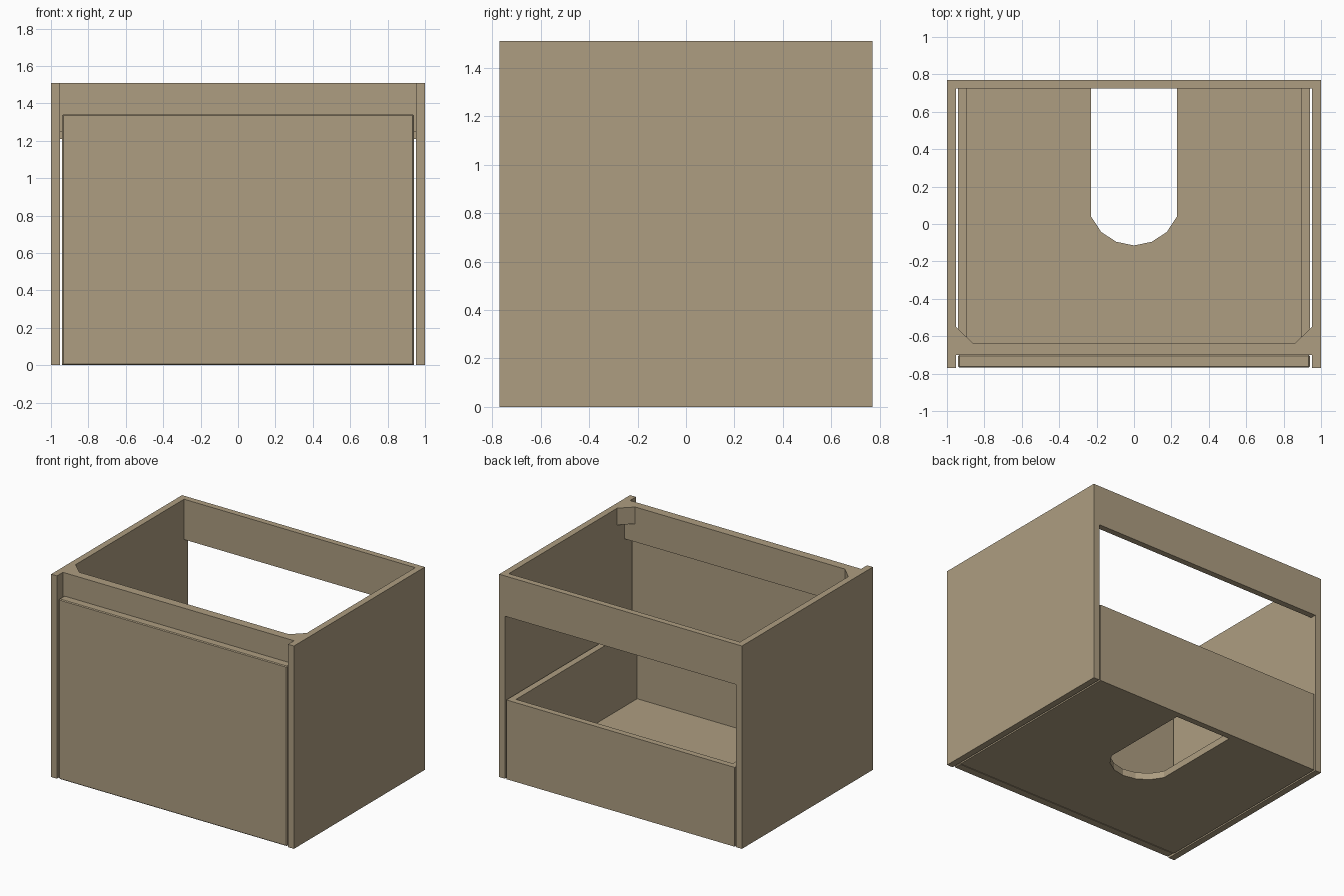
import bpy, bmesh, math

if "Cube" in bpy.data.objects:
    bpy.data.objects.remove(bpy.data.objects["Cube"])

wood = bpy.data.materials.new("warm_beige_board")
wood.diffuse_color = (0.42, 0.34, 0.22, 1)
wood.use_nodes = True
wood.node_tree.nodes["Principled BSDF"].inputs["Base Color"].default_value = wood.diffuse_color


def prism(name, outline, z0, z1):
    """Extrude a flat xy outline (counter-clockwise) from z0 to z1."""
    bm = bmesh.new()
    face = bm.faces.new([bm.verts.new((x, y, z0)) for x, y in outline])
    ext = bmesh.ops.extrude_face_region(bm, geom=[face])
    top = [v for v in ext["geom"] if isinstance(v, bmesh.types.BMVert)]
    bmesh.ops.translate(bm, verts=top, vec=(0, 0, z1 - z0))
    bmesh.ops.recalc_face_normals(bm, faces=bm.faces)
    me = bpy.data.meshes.new(name)
    bm.to_mesh(me)
    bm.free()
    me.materials.append(wood)
    ob = bpy.data.objects.new(name, me)
    bpy.context.collection.objects.link(ob)
    return ob


def board(name, x0, x1, y0, y1, z0, z1):
    return prism(name, [(x0, y0), (x1, y0), (x1, y1), (x0, y1)], z0, z1)


# Cabinet sides, drawer sides and the corner blocks behind the front rail
for side, s in (("left", -1), ("right", 1)):
    board(side + "_cabinet_side", *sorted((s * 0.952, s * 1.0)), -0.77, 0.77, 0, 1.51)
    board(side + "_drawer_side", *sorted((s * 0.892, s * 0.94)), -0.70, 0.77, 0, 0.59)
    prism(side + "_corner_block",
          [(s * 0.952, -0.635), (s * 0.952, -0.55), (s * 0.863, -0.635)], 1.385, 1.51)

# Rails joining the cabinet sides
board("back_rail", -0.952, 0.952, 0.725, 0.77, 1.21, 1.51)
board("front_rail", -0.952, 0.952, -0.70, -0.635, 1.25, 1.51)

# Drawer back
board("drawer_back", -0.892, 0.892, 0.725, 0.77, 0, 0.59)

# Drawer floor with the rounded pipe cutout open to the back
arc = [(0.23, 0.04), (0.175, -0.043), (0.095, -0.095)]
cutout = ([(0.23, 0.725)] + arc + [(0, -0.115)]
          + [(-x, y) for x, y in reversed(arc)] + [(-0.23, 0.725)])
prism("drawer_floor",
      [(-0.892, 0.725), (-0.892, -0.70), (0.892, -0.70), (0.892, 0.725)] + cutout, 0, 0.05)

# Drawer front with softened edges
front = board("drawer_front", -0.94, 0.94, -0.767, -0.70, 0, 1.34)
bevel = front.modifiers.new("soft_edges", "BEVEL")
bevel.width = 0.006
bevel.segments = 1
bpy.context.view_layer.objects.active = front
front.select_set(True)
bpy.ops.object.modifier_apply(modifier=bevel.name)
bpy.ops.object.shade_smooth_by_angle(angle=math.radians(30))
